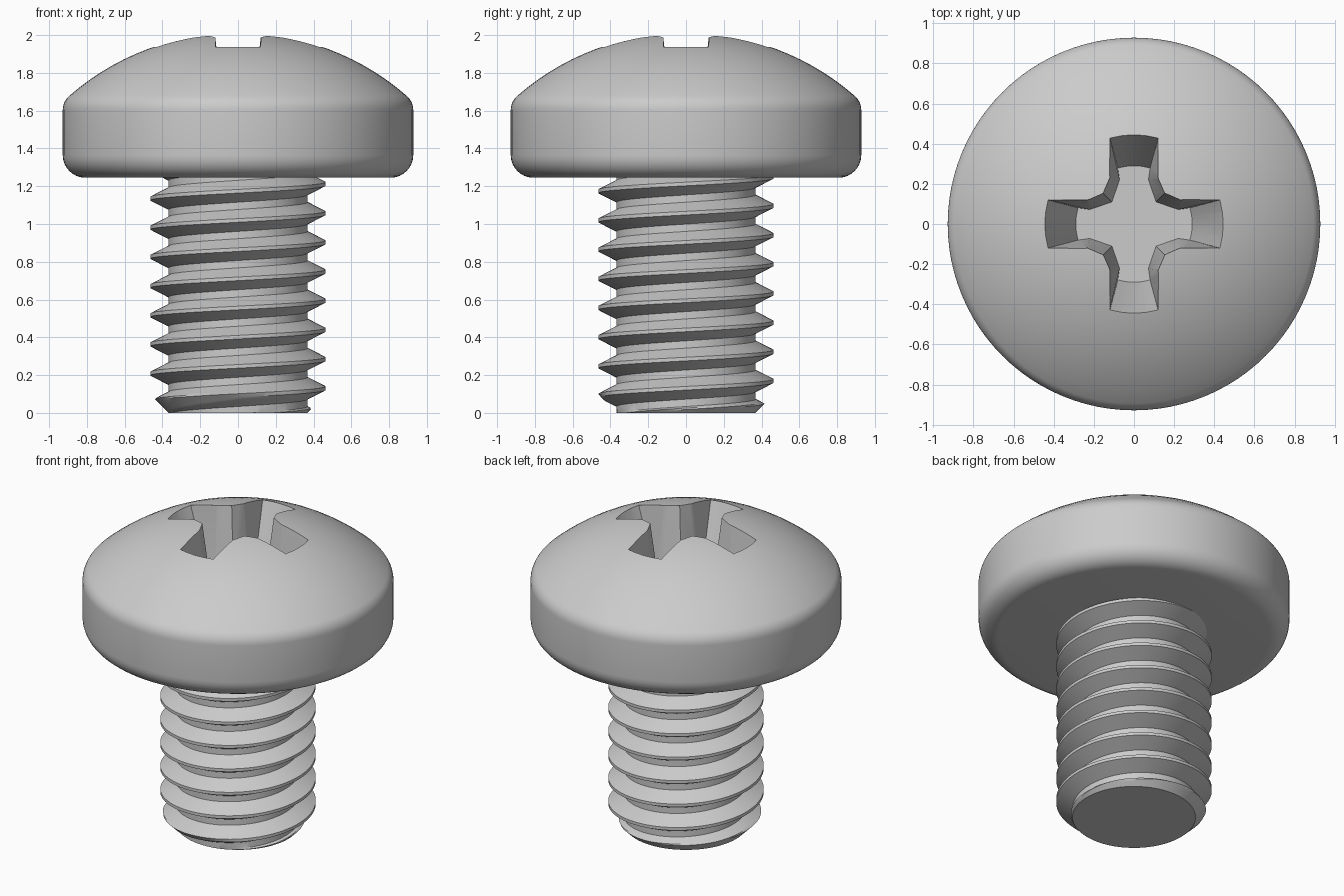
import bpy, bmesh
from math import sin, cos, pi, radians, atan2, sqrt, floor
from mathutils import Vector

cube = bpy.data.objects.get("Cube")
if cube:
    bpy.data.objects.remove(cube, do_unlink=True)

steel = bpy.data.materials.new("steel grey")
steel.use_nodes = True
GREY = (0.6, 0.6, 0.6, 1)
steel.diffuse_color = GREY
steel.node_tree.nodes["Principled BSDF"].inputs["Base Color"].default_value = GREY

SEGMENTS = 96


def finish(bm, name):
    """Weld, orient and turn a bmesh into a steel object."""
    bmesh.ops.remove_doubles(bm, verts=bm.verts[:], dist=1e-5)
    rim = [e for e in bm.edges if e.is_boundary]
    if rim:
        bmesh.ops.holes_fill(bm, edges=rim, sides=0)
    bmesh.ops.recalc_face_normals(bm, faces=bm.faces[:])
    mesh = bpy.data.meshes.new(name)
    bm.to_mesh(mesh)
    bm.free()
    mesh.materials.append(steel)
    obj = bpy.data.objects.new(name, mesh)
    bpy.context.collection.objects.link(obj)
    return obj


def activate(obj):
    bpy.ops.object.select_all(action="DESELECT")
    obj.select_set(True)
    bpy.context.view_layer.objects.active = obj


def arc(cx, cz, r, start, end, steps):
    return [(cx + r * cos(start + (end - start) * i / steps),
             cz + r * sin(start + (end - start) * i / steps)) for i in range(steps + 1)]


def bridge(bm, rings, closed):
    """Quads between successive rows of vertices."""
    for a, b in zip(rings, rings[1:]):
        n = len(a)
        for i in range(n if closed else n - 1):
            j = (i + 1) % n
            bm.faces.new((a[i], a[j], b[j], b[i]))


# Head: flat underside, rounded rim, shoulder fillet tangent to the dome
RADIUS, UNDERSIDE, APEX, DOME = 0.928, 1.245, 2.013, 1.36
LOWER, UPPER = 0.12, 0.10
dome_z = APEX - DOME
shoulder_x = RADIUS - UPPER
shoulder_h = sqrt((DOME - UPPER) ** 2 - shoulder_x ** 2)
tangent = atan2(shoulder_h, shoulder_x)
profile = [(0, UNDERSIDE)]
profile += arc(RADIUS - LOWER, UNDERSIDE + LOWER, LOWER, -pi / 2, 0, 8)
profile += arc(shoulder_x, dome_z + shoulder_h, UPPER, 0, tangent, 6)
profile += arc(0, dome_z, DOME, tangent, pi / 2, 14)[1:]

bm = bmesh.new()
verts = [bm.verts.new((x, 0, z)) for x, z in profile]
edges = [bm.edges.new(pair) for pair in zip(verts, verts[1:])]
bmesh.ops.spin(bm, geom=verts + edges, cent=(0, 0, 0), axis=(0, 0, 1),
               angle=2 * pi, steps=SEGMENTS)
head = finish(bm, "head")

# Cross recess cutter: tapered cross with curved arm ends and bevelled inner corners
def cross_outline(reach, half_end, neck, corner):
    """One arm outline, repeated four times around the axis."""
    half = atan2(half_end, sqrt(reach ** 2 - half_end ** 2))
    arm = [Vector((corner, -corner)), Vector(neck)]
    arm += [Vector(p) for p in arc(0, 0, reach, -half, half, 4)]
    arm.append(Vector((neck[0], -neck[1])))
    return [(p.x * cos(q) - p.y * sin(q), p.x * sin(q) + p.y * cos(q))
            for q in (0, pi / 2, pi, 3 * pi / 2) for p in arm]


FLOOR, RIM, ABOVE = 1.52, 1.94, 2.08
floor_cross = cross_outline(0.29, 0.08, (0.22, -0.072), 0.11)
rim_cross = cross_outline(0.445, 0.12, (0.23, -0.115), 0.148)
grow = (ABOVE - FLOOR) / (RIM - FLOOR)

bm = bmesh.new()
low = [bm.verts.new((x, y, FLOOR)) for x, y in floor_cross]
high = [bm.verts.new((a + (c - a) * grow, b + (d - b) * grow, ABOVE))
        for (a, b), (c, d) in zip(floor_cross, rim_cross)]
bridge(bm, [low, high], True)
bm.faces.new(low)
bm.faces.new(high)
cutter = finish(bm, "recess_cutter")
cutter.hide_render = True

activate(head)
cut = head.modifiers.new("recess", "BOOLEAN")
cut.operation = "DIFFERENCE"
cut.solver = "EXACT"
cut.object = cutter
bpy.ops.object.modifier_apply(modifier=cut.name)
bpy.data.objects.remove(cutter, do_unlink=True)

# Threaded shank: right-handed helix with a chamfered tip
PITCH, CREST, ROOT, TIP, TOP = 0.1545, 0.464, 0.3685, 0.367, 1.26
PHASE = 1.212 - 8 * PITCH
CREST_U, ROOT_U = 0.0625, 0.375


def thread_radius(z, centre):
    u = (z - centre) / PITCH
    u = abs(u - floor(u + 0.5))
    t = min(max((u - CREST_U) / (ROOT_U - CREST_U), 0), 1)
    return min(CREST + (ROOT - CREST) * t, TIP + z)


flank = [CREST_U + (ROOT_U - CREST_U) * i / 6 for i in range(7)]
offsets = [-u for u in reversed(flank)] + flank

bm = bmesh.new()
columns = []
for j in range(SEGMENTS + 1):
    a = 2 * pi * j / SEGMENTS
    centre = PHASE + PITCH * j / SEGMENTS
    column = []
    for turn in range(-1, 10):
        for u in offsets:
            z = min(max(centre + (turn + u) * PITCH, 0), TOP)
            r = thread_radius(z, centre)
            column.append(bm.verts.new((r * cos(a), r * sin(a), z)))
    columns.append(column)
bridge(bm, columns, False)
shank = finish(bm, "threaded_shank")

# Smooth curved surfaces, keep thread, recess and rim edges crisp
for obj in (head, shank):
    activate(obj)
    bpy.ops.object.shade_smooth_by_angle(angle=radians(25))
